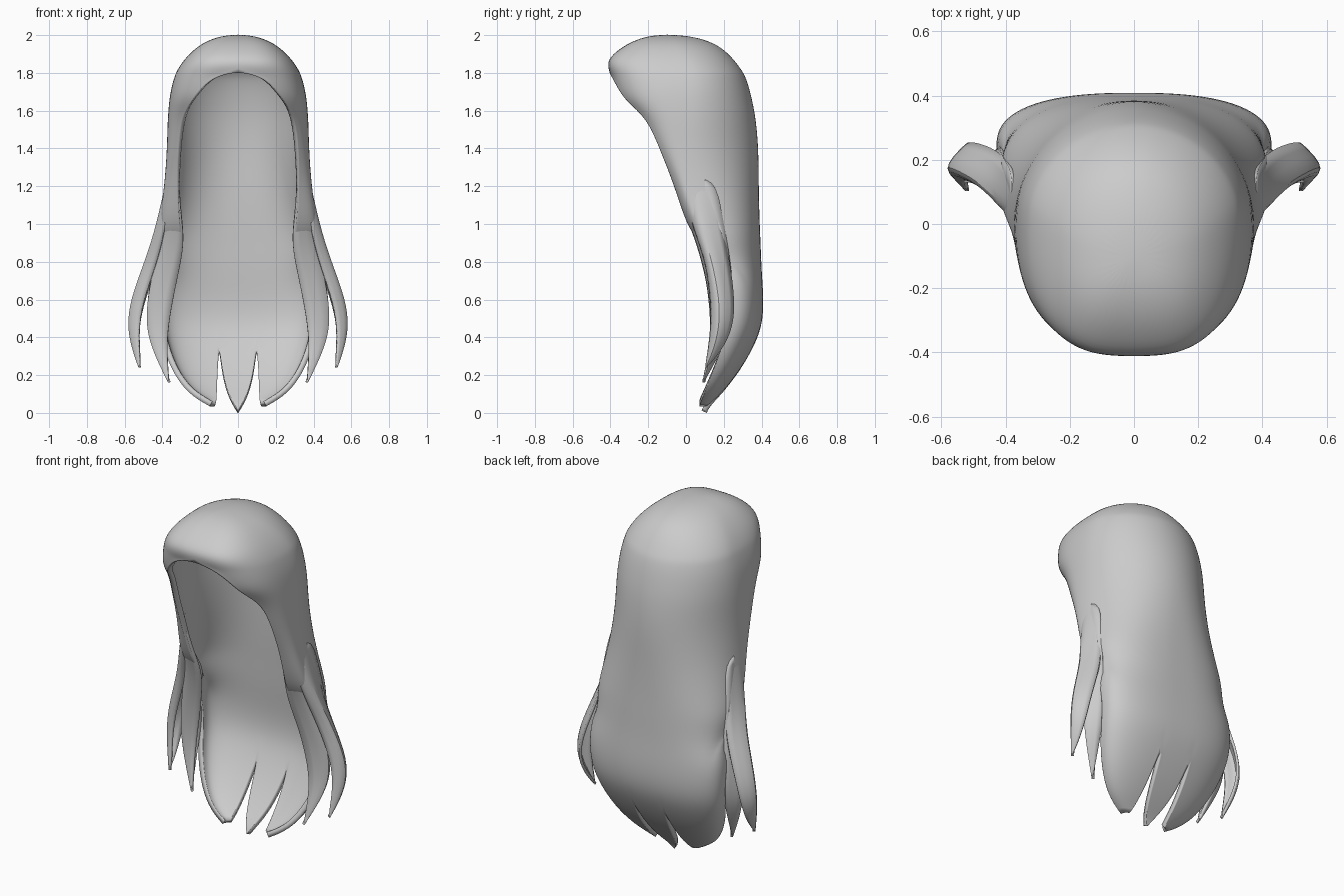
import bpy, bmesh
from math import acos, asin, cos, pi, sin

cube = bpy.data.objects.get("Cube")
if cube:
    bpy.data.objects.remove(cube)

grey = bpy.data.materials.new("plain grey")
grey.use_nodes = True
colour = (0.6, 0.6, 0.6, 1)
grey.diffuse_color = colour
for node in grey.node_tree.nodes:
    if node.type == 'BSDF_PRINCIPLED':
        node.inputs["Base Color"].default_value = colour

FRONT_POWER = 0.68  # squareness of the front of each section


def back_power(z):
    """The back is round at the crown and squarer lower down."""
    return min(1, max(0.8, 0.8 + (z - 1) / 2))


def add_grid(bm, rows):
    """Bridge equally long rows of points with quads."""
    verts = [[bm.verts.new(p) for p in row] for row in rows]
    for upper, lower in zip(verts, verts[1:]):
        for c in range(len(upper) - 1):
            bm.faces.new((upper[c], lower[c], lower[c + 1], upper[c + 1]))


def finish(name, bm, thickness):
    """Merge, mirror, smooth and thicken a half surface."""
    bmesh.ops.remove_doubles(bm, verts=bm.verts[:], dist=0.0005)
    mesh = bpy.data.meshes.new(name)
    bm.to_mesh(mesh)
    bm.free()
    mesh.materials.append(grey)
    obj = bpy.data.objects.new(name, mesh)
    bpy.context.collection.objects.link(obj)
    mirror = obj.modifiers.new("mirror", 'MIRROR')
    mirror.merge_threshold = 0.002
    smooth = obj.modifiers.new("smooth", 'SUBSURF')
    smooth.levels = smooth.render_levels = 2
    shell = obj.modifiers.new("thickness", 'SOLIDIFY')
    shell.thickness = thickness
    shell.offset = -1
    bpy.ops.object.select_all(action='DESELECT')
    obj.select_set(True)
    bpy.context.view_layer.objects.active = obj
    bpy.ops.object.shade_smooth_by_angle(angle=pi / 2)


def angle_at(fraction, z):
    """Angle at which the back of a section is this fraction of its width."""
    return acos(min(1, fraction) ** (1 / back_power(z)))


def arc(section, start, end, steps):
    """Points on a section, from the front round to the back."""
    z, width, front, centre, back, edge = section
    points = []
    for i in range(steps + 1):
        a = start + (end - start) * i / steps
        reach, power = ((back - centre, back_power(z)) if a > 0
                        else (front - centre, FRONT_POWER))
        points.append((width * max(0, cos(a)) ** power,
                       centre + reach * abs(sin(a)) ** power, z))
    return points


def front_angle(section):
    """Angle of the open front edge; closed above the fringe."""
    z, width, front, centre, back, edge = section
    ratio = (centre - edge) / max(centre - front, 0.001)
    return -asin(min(1, max(0, ratio)) ** (1 / FRONT_POWER))


# Sections: height, half width, front, centre, back, open edge
sections = [
    (2.003, 0, -.1, -.1, -.1, -1),
    (1.995, .09, -.2, -.1, .02, -1),
    (1.97, .165, -.28, -.08, .12, -1),
    (1.93, .228, -.35, -.05, .195, -1),
    (1.87, .288, -.42, -.02, .255, -1),
    (1.81, .326, -.41, 0, .298, -1),
    (1.78, .338, -.4, 0, .315, -.393),
    (1.72, .355, -.385, 0, .335, -.362),
    (1.65, .366, -.36, 0, .352, -.318),
    (1.56, .374, -.265, 0, .37, -.206),
    (1.4, .376, -.195, 0, .385, -.14),
    (1.2, .39, -.086, .02, .385, -.06),
    (1, .42, -.016, .08, .39, 0),
    (.9, .425, .06, .14, .395, .07),
    (.75, .43, .1, .22, .4, .2),
    (.6, .43, .2, .25, .412, .245),
    (.47, .42, .2, .24, .405, .235),
    (.36, .4, .1, .2, .365, .195),
    (.22, .35, .1, .15, .285, .145),
    (.1, .265, .05, .1, .19, .095),
    (.035, .15, .05, .075, .125, .07),
    (0, .15, .05, .07, .11, .07),
]
# Below the notches the back parts into a middle lock and two side panels
middle_width = {.1: .22, .035: .16, 0: .02}
panel_start = {.22: .315, .1: .43, .035: .8}

# Crown, fringe and long back
bm = bmesh.new()
add_grid(bm, [arc(s, front_angle(s),
                  angle_at(panel_start.get(s[0], .25), s[0]), 16)
              for s in sections[:-1]])
add_grid(bm, [arc(s, angle_at(middle_width.get(s[0], .25), s[0]), pi / 2, 2)
              for s in sections])
finish("crown_and_back_hair", bm, 0.03)


def side_lock(name, rows):
    """Curved leaf: height, then front edge, outer ridge and back edge."""
    bm = bmesh.new()
    add_grid(bm, [[(xf, yf, z), (xo, yo, z), (xb, yb, z)]
                  for z, xf, yf, xo, yo, xb, yb in rows])
    finish(name, bm, 0.015)


# Locks parting from the sides
side_lock("inner_side_locks", [
    (1.25, .315, -.065, .39, -.03, .375, .16),
    (1.05, .305, -.005, .42, .02, .4, .19),
    (.9, .28, .055, .44, .07, .415, .22),
    (.7, .325, .11, .51, .12, .42, .25),
    (.5, .365, .13, .545, .15, .41, .25),
    (.35, .38, .125, .5, .14, .405, .2),
    (.16, .365, .085, .372, .09, .368, .095),
])
side_lock("outer_side_locks", [
    (1.25, .355, -.02, .385, .04, .365, .16),
    (1, .385, .025, .45, .06, .4, .19),
    (.82, .42, .1, .52, .12, .42, .23),
    (.6, .505, .13, .605, .17, .505, .26),
    (.45, .53, .13, .615, .17, .535, .25),
    (.33, .525, .115, .575, .14, .53, .19),
    (.24, .52, .1, .53, .105, .523, .11),
])
